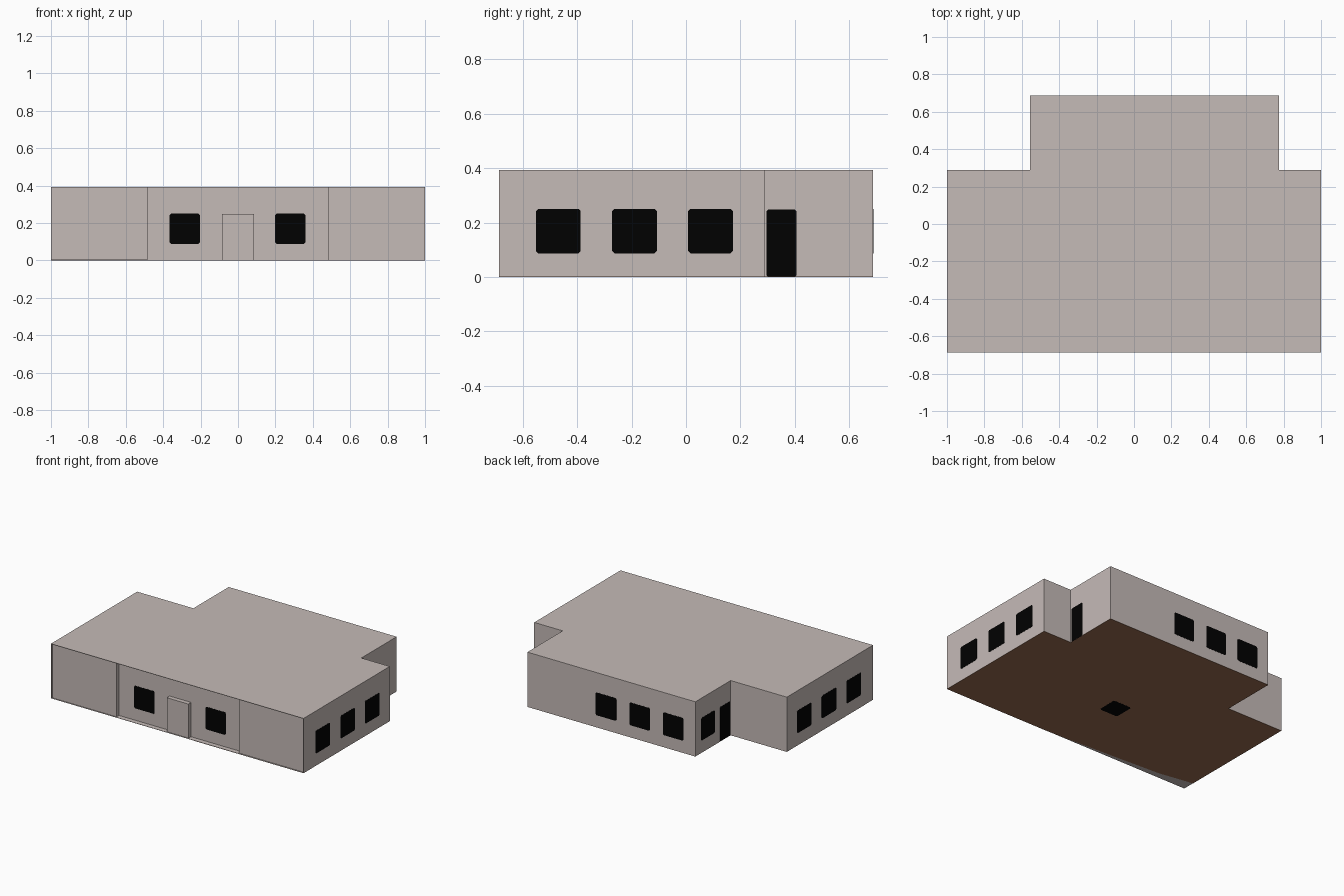
import bpy, bmesh, math
from mathutils import Matrix, Vector

if "Cube" in bpy.data.objects:
    bpy.data.objects.remove(bpy.data.objects["Cube"])


def material(name, rgb):
    m = bpy.data.materials.new(name)
    m.diffuse_color = (*rgb, 1)
    m.use_nodes = True
    m.node_tree.nodes["Principled BSDF"].inputs["Base Color"].default_value = m.diffuse_color
    return m


PLASTER = material("warm grey plaster", (0.56, 0.495, 0.475))
BROWN = material("brown floor", (0.31, 0.145, 0.08))
BLACK = material("black glass", (0.0004, 0.0004, 0.0004))

F, B, STEP = -0.687, 0.687, 0.288      # front, back, and back of the side wings
BL, BR = -0.555, 0.775                 # sides of the rear block
H, T = 0.392, 0.003                    # height, slab thickness


def prism(name, pts, depth, mat, matrix=Matrix()):
    """Extrude a flat outline along its local z."""
    bm = bmesh.new()
    face = bm.faces.new([bm.verts.new((x, y, 0)) for x, y in pts])
    ext = bmesh.ops.extrude_face_region(bm, geom=[face])
    top = [v for v in ext["geom"] if isinstance(v, bmesh.types.BMVert)]
    bmesh.ops.translate(bm, verts=top, vec=(0, 0, depth))
    bmesh.ops.recalc_face_normals(bm, faces=bm.faces)
    bm.transform(matrix)
    me = bpy.data.meshes.new(name)
    bm.to_mesh(me)
    bm.free()
    me.materials.append(mat)
    ob = bpy.data.objects.new(name, me)
    bpy.context.collection.objects.link(ob)
    return ob


def lift(z):
    return Matrix.Translation((0, 0, z))


def rect(w, h, c=0.0):
    """Rectangle outline centred on the origin, with cut corners of size c."""
    a, b = w / 2, h / 2
    if c == 0:
        return [(-a, -b), (a, -b), (a, b), (-a, b)]
    return [(-a + c, -b), (a - c, -b), (a, -b + c), (a, b - c),
            (a - c, b), (-a + c, b), (-a, b - c), (-a, -b + c)]


# direction each facade faces, as a turn about z from the front
TURN = {"front": 0, "right": math.pi / 2, "back": math.pi, "left": -math.pi / 2}


def plate(name, side, wall, centre, width, z0, z1, cut=0.008):
    """Thin black plate on a facade; wall is the fixed coordinate."""
    if side in ("front", "back"):
        loc = Vector((centre, wall, (z0 + z1) / 2))
    else:
        loc = Vector((wall, centre, (z0 + z1) / 2))
    m = (Matrix.Translation(loc) @ Matrix.Rotation(TURN[side], 4, 'Z')
         @ Matrix.Rotation(math.pi / 2, 4, 'X') @ lift(-0.001))
    return prism(name, rect(width, z1 - z0, cut), 0.0018, BLACK, m)


# outline of the rear part, shared by walls and slabs
rear = [(1, STEP), (BR, STEP), (BR, B), (BL, B), (BL, STEP), (-1, STEP)]
slab = [(-1, F), (1, F)] + rear

# walls: front is set back a little at the wings and more at the entrance
wing, entry = F + 0.008, F + 0.035
half = [(0.485, entry), (0.485, wing), (0.995, wing), (0.995, F), (1, F)]
front = [(-x, y) for x, y in reversed(half)] + half
prism("walls", front + rear, H - 2 * T, PLASTER, lift(T))

# roof and base slabs
prism("roof", slab, T, PLASTER, lift(H - T))
prism("base_slab", slab, T - 0.001, PLASTER, lift(0.001))

# brown underside, leaving a grey sliver at the front left
floor_front = [(-1, -0.60), (-0.93, -0.61), (-0.75, -0.64), (-0.4, -0.66), (0.15, F), (1, F)]
prism("floor", floor_front + rear, 0.001, BROWN)
prism("floor_hatch", rect(0.145, 0.145, 0.01), 0.001, BLACK,
      Matrix.Translation((0.005, -0.18, -0.0005)))

# front door block with a thin lintel
prism("front_door", rect(0.17, 0.028), 0.242,
      PLASTER, Matrix.Translation((0, entry - 0.013, T)))
prism("door_lintel", rect(0.17, 0.033), 0.006,
      PLASTER, Matrix.Translation((0, entry - 0.0155, 0.243)))

# windows
for i, x in enumerate((-0.284, 0.28)):
    plate(f"front_window_{i + 1}", "front", entry, x, 0.162, 0.088, 0.25)
for i, y in enumerate((-0.469, -0.189, 0.09)):
    plate(f"right_window_{i + 1}", "right", 1, y, 0.164, 0.087, 0.25)
    plate(f"left_window_{i + 1}", "left", -1, y, 0.164, 0.087, 0.25)
for i, x in enumerate((0.153, -0.115, -0.38)):
    plate(f"back_window_{i + 1}", "back", B, x, 0.164, 0.087, 0.25)
plate("block_window", "left", BL, 0.545, 0.155, 0.087, 0.25)

# side doors of the rear block
plate("right_side_door", "right", BR, 0.351, 0.11, 0.001, 0.247, 0.005)
plate("left_side_door", "left", BL, 0.351, 0.11, 0.001, 0.247, 0.005)
